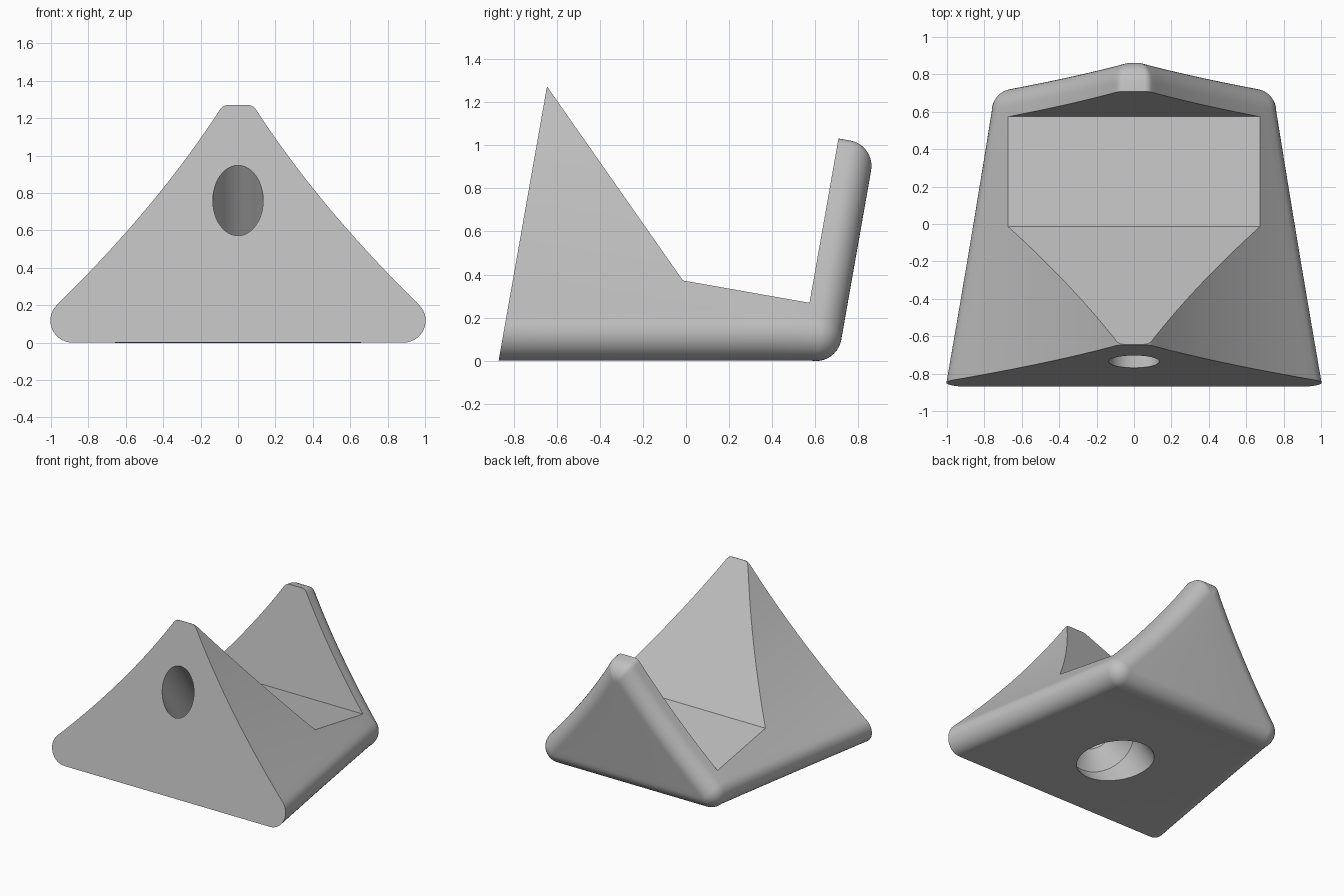
import bpy, bmesh, math
from mathutils import Vector

if "Cube" in bpy.data.objects:
    bpy.data.objects.remove(bpy.data.objects["Cube"])

LEAN = math.radians(10)
C, S = math.cos(LEAN), math.sin(LEAN)
DEPTH, TOP, R = 1.55, 1.29, 0.12      # extrusion depth, peak height, edge radius
WR = DEPTH - R                        # where the back rounding begins


def place(x, w, v):
    """Leaning frame (w = depth, v = height) to world."""
    return Vector((x, -0.87 + w * C + v * S, v * C - w * S))


def side(v):
    """Half width of the concave side and its outward normal."""
    z = v * C
    x = 0.97 - 0.967 * (z - 0.2) + 0.178 * (z - 0.2) * (z - 0.505)
    slope = (-0.967 + 0.178 * (2 * z - 0.705)) * C
    n = math.hypot(1, slope)
    return x, 1 / n, -slope / n


def half_outline(w):
    """Right half of the cross-section at depth w, bottom to top."""
    rho = math.sqrt(max(0, R * R - max(0, w - WR) ** 2))
    d = R - rho
    vc = min(w, WR) * math.tan(LEAN) + R
    vt = vc
    for _ in range(30):
        vt = vc + R * side(vt)[2]
    x, nx, nv = side(vt)
    xc, end = x - R * nx, math.atan2(nv, nx)
    pts = []
    for i in range(15):               # rounded lower corner
        a = -math.pi / 2 + (end + math.pi / 2) * i / 14
        pts.append((xc + rho * math.cos(a), vc + rho * math.sin(a)))
    k = 0.025 * (1 - d / R)
    ve = TOP
    for _ in range(30):
        ve = TOP - d + d * side(ve)[2]
    for i in range(1, 25):            # concave side
        v = vt + (ve - k - vt) * i / 24
        x, nx, nv = side(v)
        pts.append((x - d * nx, v - d * nv))
    x, nx, nv = side(ve)
    corner = Vector((max(x - d * nx, 0.004), TOP - d))
    p0, p2 = Vector(pts[-1]), Vector((max(corner.x - k, 0.003), TOP - d))
    for i in range(1, 5):             # softened peak corner
        t = i / 4
        p = p0 * (1 - t) ** 2 + corner * 2 * t * (1 - t) + p2 * t * t
        pts.append((p.x, p.y))
    return pts


def new_object(name, bm):
    bmesh.ops.recalc_face_normals(bm, faces=bm.faces)
    me = bpy.data.meshes.new(name)
    bm.to_mesh(me)
    bm.free()
    ob = bpy.data.objects.new(name, me)
    bpy.context.collection.objects.link(ob)
    return ob


def loft(name, rings):
    """Closed skin through equal rings with capped ends."""
    bm = bmesh.new()
    vs = [[bm.verts.new(p) for p in ring] for ring in rings]
    n = len(vs[0])
    for a, b in zip(vs, vs[1:]):
        for i in range(n):
            j = (i + 1) % n
            bm.faces.new((a[i], a[j], b[j], b[i]))
    bm.faces.new(vs[0])
    bm.faces.new(vs[-1])
    bmesh.ops.remove_doubles(bm, verts=bm.verts, dist=1e-4)
    return new_object(name, bm)


# Wedge body: concave triangle swept back, rounded at the base and back
depths = [WR * i / 8 for i in range(9)]
depths += [WR + R * math.sin(math.pi / 2 * i / 10) for i in range(1, 11)]
rings = []
for w in depths:
    h = half_outline(w)
    rings.append([place(x, w, v) for x, v in h] + [place(-x, w, v) for x, v in reversed(h)])
body = loft("stand_body", rings)

# Seat notch cutter: sloped rest, ledge and back lip
notch = [(-0.2, 1.493), (0.778, 0.515), (1.375, 0.515), (1.375, 2.0), (-0.2, 2.0)]
notch_cutter = loft("notch_cutter", [[place(x, w, v) for w, v in notch] for x in (-1.5, 1.5)])

# Slanted hole cutter: narrow at the front, countersunk wide underneath
exit_w = 0.772 / (1 + math.tan(LEAN))
exit_pos = exit_w * math.sqrt(2)      # distance along the axis to the base
stations = [(-0.4, 0.135), (exit_pos - 0.41, 0.135), (exit_pos - 0.28, 0.25), (exit_pos + 0.5, 0.25)]
q = math.sqrt(0.5)
hole_rings = []
for t, rad in stations:
    ring = []
    for i in range(48):
        a = 2 * math.pi * i / 48
        u = rad * math.sin(a)
        ring.append(place(rad * math.cos(a), (t + u) * q, 0.772 + (u - t) * q))
    hole_rings.append(ring)
hole_cutter = loft("hole_cutter", hole_rings)

bpy.context.view_layer.objects.active = body
body.select_set(True)
for cutter in (notch_cutter, hole_cutter):
    cutter.hide_render = True
    mod = body.modifiers.new("cut", 'BOOLEAN')
    mod.operation, mod.solver, mod.object = 'DIFFERENCE', 'EXACT', cutter
    bpy.ops.object.modifier_apply(modifier=mod.name)
    bpy.data.objects.remove(cutter)

grey = bpy.data.materials.new("light_grey")
grey.diffuse_color = (0.53, 0.53, 0.53, 1)
grey.use_nodes = True
grey.node_tree.nodes["Principled BSDF"].inputs["Base Color"].default_value = grey.diffuse_color
body.data.materials.clear()
body.data.materials.append(grey)
for p in body.data.polygons:
    p.material_index = 0
bpy.ops.object.shade_smooth_by_angle(angle=math.radians(30))
